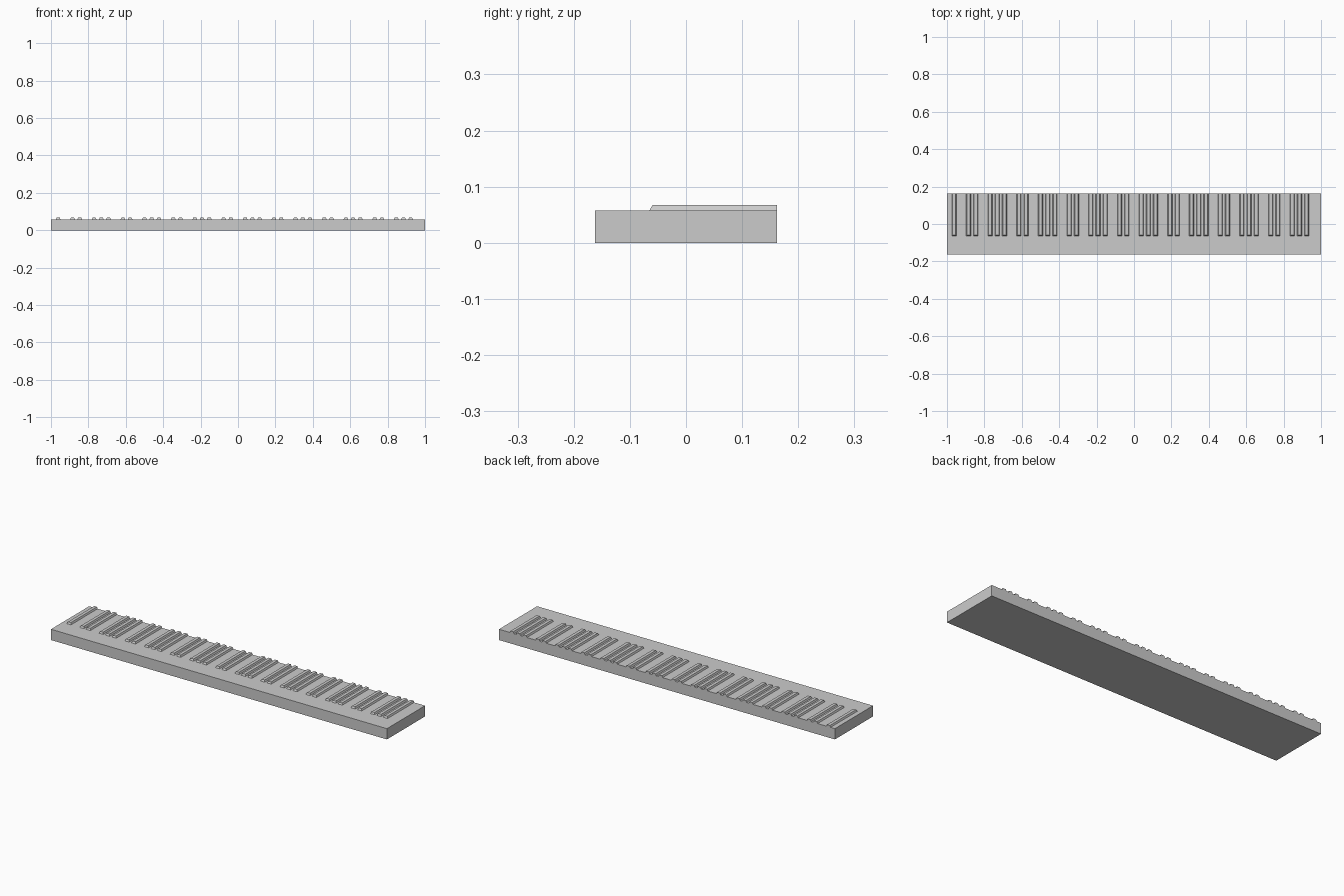
import bpy, bmesh

if "Cube" in bpy.data.objects:
    bpy.data.objects.remove(bpy.data.objects["Cube"])

L, HALF_D, H, TOP = 2.0, 0.162, 0.058, 0.067
WHITE = 52
PITCH = L / WHITE


def make_object(name, bm):
    bmesh.ops.recalc_face_normals(bm, faces=bm.faces)
    mesh = bpy.data.meshes.new(name)
    bm.to_mesh(mesh)
    bm.free()
    obj = bpy.data.objects.new(name, mesh)
    bpy.context.collection.objects.link(obj)
    return obj


def add_block(bm, bottom, top):
    """Closed block between two (x0, x1, y0, y1, z) rectangles."""
    rings = []
    for x0, x1, y0, y1, z in (bottom, top):
        rings.append([bm.verts.new((x, y, z)) for x, y in
                      ((x0, y0), (x1, y0), (x1, y1), (x0, y1))])
    lo, hi = rings
    bm.faces.new(lo[::-1])
    bm.faces.new(hi)
    for i in range(4):
        j = (i + 1) % 4
        bm.faces.new((lo[i], lo[j], hi[j], hi[i]))


# Flat bed of white keys
bm = bmesh.new()
add_block(bm, (-L / 2, L / 2, -HALF_D, HALF_D, 0), (-L / 2, L / 2, -HALF_D, HALF_D, H))
make_object("white_key_bed", bm)

# Raised black keys: sloped sides and front, flush at the back.
# White keys run from A, so a boundary has a black key unless it is B-C or E-F.
bm = bmesh.new()
for i in range(1, WHITE):
    if i % 7 in (2, 5):
        continue
    x = -L / 2 + i * PITCH
    add_block(bm, (x - 0.0125, x + 0.0125, -0.065, HALF_D, H),
              (x - 0.0085, x + 0.0085, -0.060, HALF_D, TOP))
make_object("black_keys", bm)
